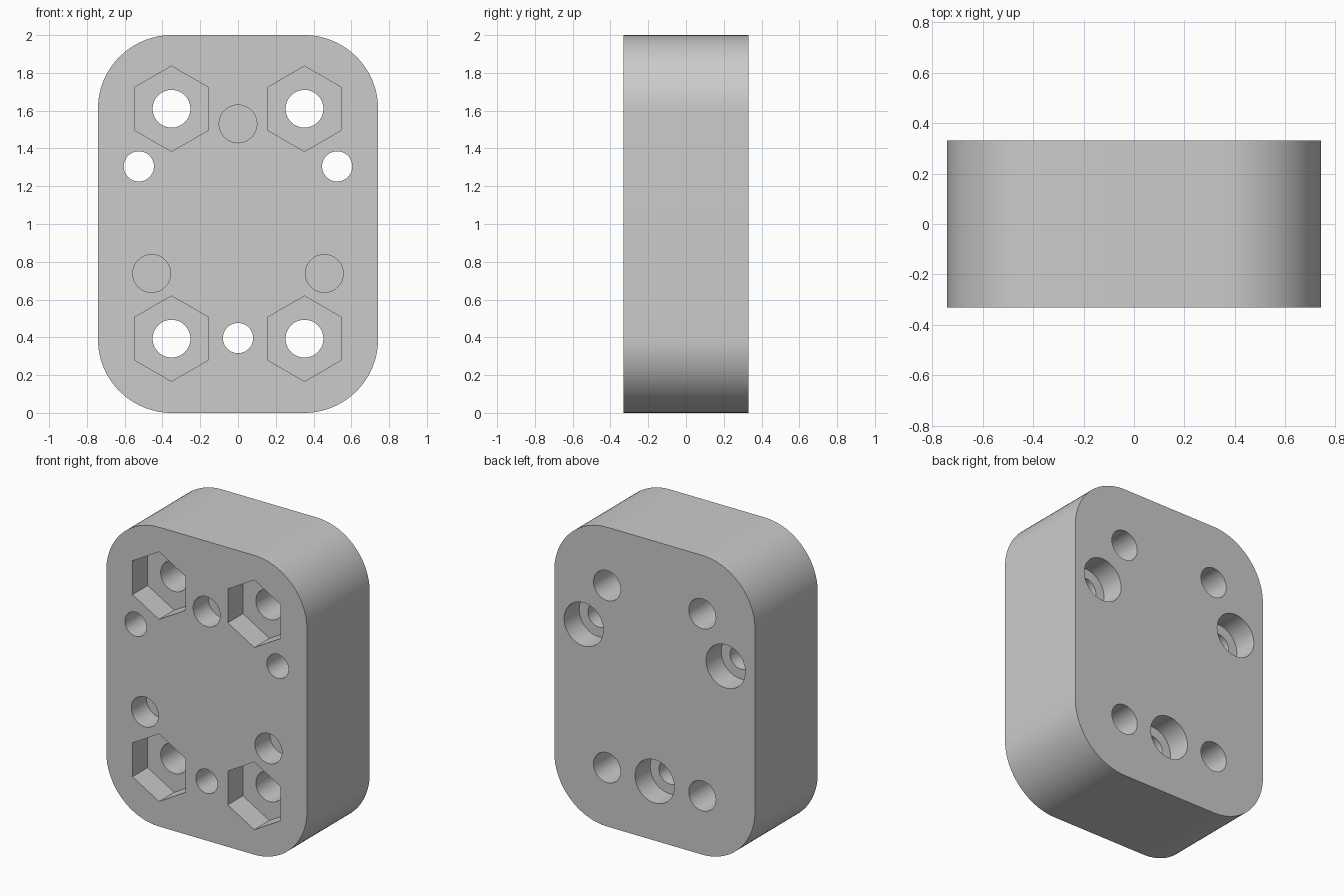
import bpy, bmesh, math

if "Cube" in bpy.data.objects:
    bpy.data.objects.remove(bpy.data.objects["Cube"])

HALF_W, HALF_D, HEIGHT, CORNER = 0.742, 0.331, 2.0, 0.392
POCKET = 0.16  # depth of every recess

grey = bpy.data.materials.new("light grey")
grey.diffuse_color = (0.6, 0.6, 0.6, 1)
grey.use_nodes = True
grey.node_tree.nodes["Principled BSDF"].inputs["Base Color"].default_value = grey.diffuse_color


def prism(name, profile, y0, y1):
    """Extrude an x-z profile from y0 to y1."""
    bm = bmesh.new()
    face = bm.faces.new([bm.verts.new((x, y0, z)) for x, z in profile])
    ext = bmesh.ops.extrude_face_region(bm, geom=[face])
    moved = [v for v in ext["geom"] if isinstance(v, bmesh.types.BMVert)]
    bmesh.ops.translate(bm, verts=moved, vec=(0, y1 - y0, 0))
    bmesh.ops.recalc_face_normals(bm, faces=bm.faces)
    mesh = bpy.data.meshes.new(name)
    bm.to_mesh(mesh)
    bm.free()
    mesh.materials.append(grey)
    obj = bpy.data.objects.new(name, mesh)
    bpy.context.collection.objects.link(obj)
    return obj


def arc(cx, cz, r, start, sweep, n):
    return [(cx + r * math.cos(start + sweep * i / n),
             cz + r * math.sin(start + sweep * i / n)) for i in range(n + 1)]


# Rounded block
outline = []
for k, (sx, sz) in enumerate([(1, 1), (-1, 1), (-1, -1), (1, -1)]):
    outline += arc(sx * (HALF_W - CORNER), 1 + sz * (HEIGHT / 2 - CORNER),
                   CORNER, k * math.pi / 2, math.pi / 2, 24)
block = prism("mounting_block", outline, -HALF_D, HALF_D)
bpy.context.view_layer.objects.active = block
block.select_set(True)


def cut(x, z, r, y0, y1, sides=48):
    """Remove a round or hexagonal prism from the block."""
    profile = arc(x, z, r, math.pi / 2, math.tau, sides)[:-1]
    cutter = prism("cutter", profile, y0, y1)
    cutter.hide_render = True
    mod = block.modifiers.new("hole", "BOOLEAN")
    mod.operation, mod.solver, mod.object = "DIFFERENCE", "EXACT", cutter
    bpy.ops.object.modifier_apply(modifier=mod.name)
    bpy.data.objects.remove(cutter)


OUT = HALF_D + 0.1

# Bolt holes with hexagonal nut pockets in the front
for x in (-0.352, 0.352):
    for z in (0.393, 1.61):
        cut(x, z, 0.1, -OUT, OUT)
        cut(x, z, 0.226, -OUT, -HALF_D + POCKET, 6)

# Screw holes, counterbored from the back
for x, z in ((-0.525, 1.305), (0.525, 1.305), (0, 0.396)):
    cut(x, z, 0.08, -OUT, OUT)
    cut(x, z, 0.145, HALF_D - POCKET, OUT)

# Blind round sockets in the front
for x, z in ((-0.457, 0.738), (0.457, 0.738), (0, 1.53)):
    cut(x, z, 0.1, -OUT, -HALF_D + POCKET)

bpy.ops.object.shade_smooth_by_angle(angle=math.radians(30))
